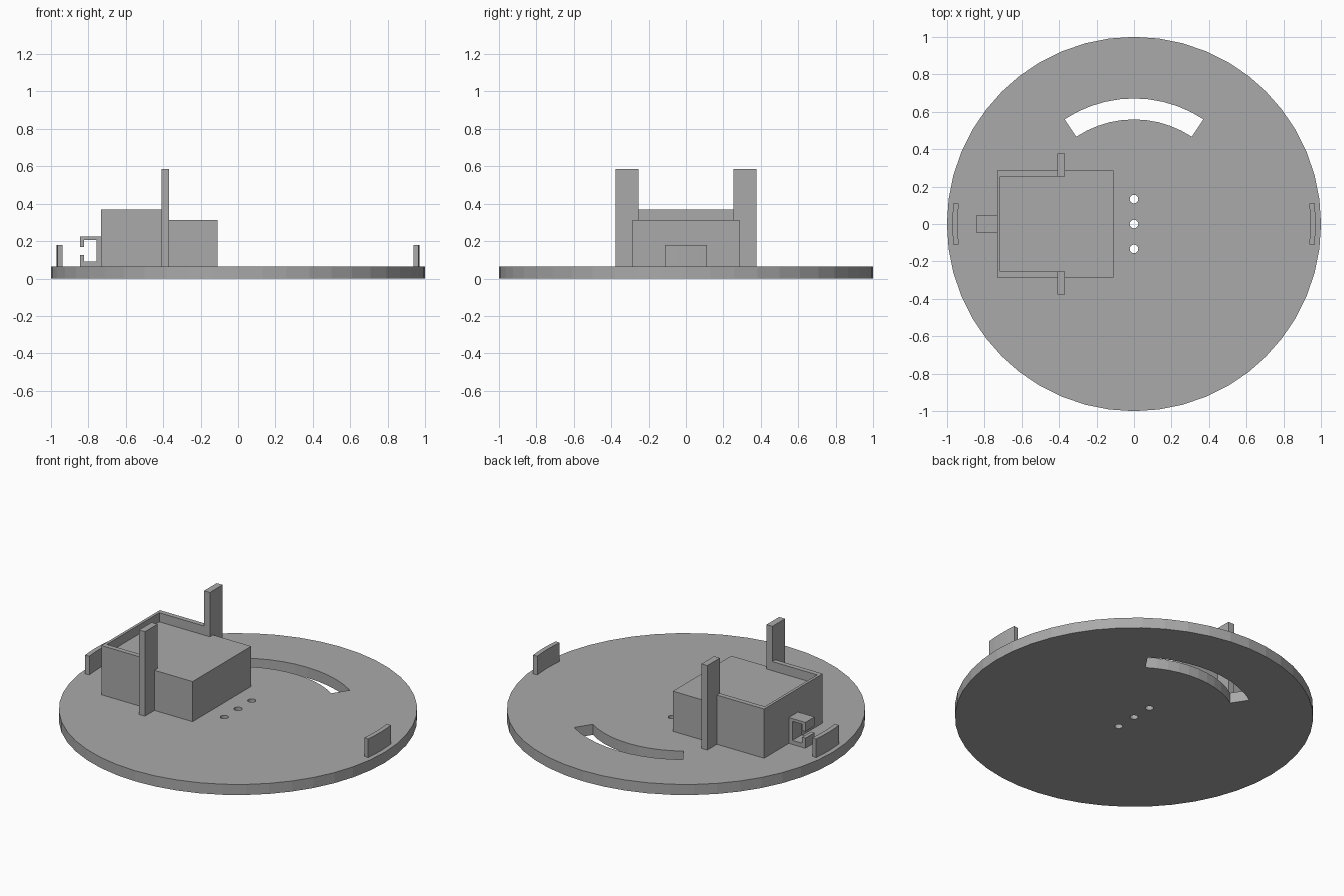
import bpy
import bmesh
from math import sin, cos, radians, tau

if "Cube" in bpy.data.objects:
    bpy.data.objects.remove(bpy.data.objects["Cube"])

grey = bpy.data.materials.new("plain grey")
grey.use_nodes = True
COLOUR = (0.4, 0.4, 0.4, 1)
grey.diffuse_color = COLOUR
grey.node_tree.nodes["Principled BSDF"].inputs["Base Color"].default_value = COLOUR

BASE_TOP = 0.065
SINK = 0.05  # parts reach slightly into the base


def prism(name, points, low, high, axis="z"):
    """Extrude an outline along z (points are x, y) or along y (points are x, z)."""
    def place(a, b, d):
        return (a, b, d) if axis == "z" else (a, d, b)
    bm = bmesh.new()
    face = bm.faces.new([bm.verts.new(place(a, b, low)) for a, b in points])
    moved = bmesh.ops.extrude_face_region(bm, geom=[face])["geom"]
    bmesh.ops.translate(bm, vec=place(0, 0, high - low),
                        verts=[v for v in moved if isinstance(v, bmesh.types.BMVert)])
    bmesh.ops.recalc_face_normals(bm, faces=bm.faces)
    mesh = bpy.data.meshes.new(name)
    bm.to_mesh(mesh)
    bm.free()
    mesh.materials.append(grey)
    obj = bpy.data.objects.new(name, mesh)
    bpy.context.collection.objects.link(obj)
    return obj


def circle(radius, sides, x=0, y=0):
    return [(x + radius * cos(tau * i / sides), y + radius * sin(tau * i / sides))
            for i in range(sides)]


def arc_band(inner, outer, middle, half_angle, steps):
    """Outline of a curved strip centred on the middle direction, in degrees."""
    angles = [radians(middle - half_angle + 2 * half_angle * i / steps)
              for i in range(steps + 1)]
    return ([(outer * cos(a), outer * sin(a)) for a in angles]
            + [(inner * cos(a), inner * sin(a)) for a in reversed(angles)])


def rect(x0, x1, y0, y1):
    return [(x0, y0), (x1, y0), (x1, y1), (x0, y1)]


# Round base with a curved slot and three small holes
base = prism("base_disc", circle(1, 48), 0, BASE_TOP)
cutters = [prism("slot_cutter", arc_band(0.559, 0.671, 90, 33.5, 10), -0.1, 0.2)]
cutters += [prism("hole_cutter", circle(0.023, 16, 0, y), -0.1, 0.2)
            for y in (-0.133, 0, 0.133)]
for cutter in cutters:
    cutter.hide_render = True
    mod = base.modifiers.new("cut", "BOOLEAN")
    mod.operation = "DIFFERENCE"
    mod.solver = "EXACT"
    mod.object = cutter
    bpy.context.view_layer.objects.active = base
    bpy.ops.object.modifier_apply(modifier=mod.name)
    bpy.data.objects.remove(cutter)

# Solid block with a raised rim on three sides
BACK, SIDE, INNER = -0.732, 0.285, 0.255
RIM_END, POST_END = -0.41, -0.37
prism("block", rect(BACK, -0.11, -SIDE, SIDE), SINK, 0.312)
prism("block_rim", [(RIM_END, -SIDE), (BACK, -SIDE), (BACK, SIDE), (RIM_END, SIDE),
                    (RIM_END, INNER), (-0.715, INNER), (-0.715, -INNER),
                    (RIM_END, -INNER)], 0.3, 0.368)

# Upright posts on both sides of the block
for name, side in (("left_post", 1), ("right_post", -1)):
    prism(name, rect(RIM_END, POST_END, side * INNER, side * 0.378), SINK, 0.585)

# Cable hook on the end of the block: a C shape open outwards
HOOK, WALL, GAP = -0.845, -0.822, -0.757
prism("cable_hook", [(BACK, SINK), (HOOK, SINK), (HOOK, 0.127), (WALL, 0.127),
                     (WALL, 0.09), (GAP, 0.09), (GAP, 0.207), (WALL, 0.207),
                     (WALL, 0.168), (HOOK, 0.168), (HOOK, 0.224), (BACK, 0.224)],
      -0.045, 0.045, axis="y")

# Curved tabs near the edge of the base
for name, direction in (("left_edge_tab", 0), ("right_edge_tab", 180)):
    prism(name, arc_band(0.943, 0.971, direction, 6.6, 4), SINK, 0.18)
